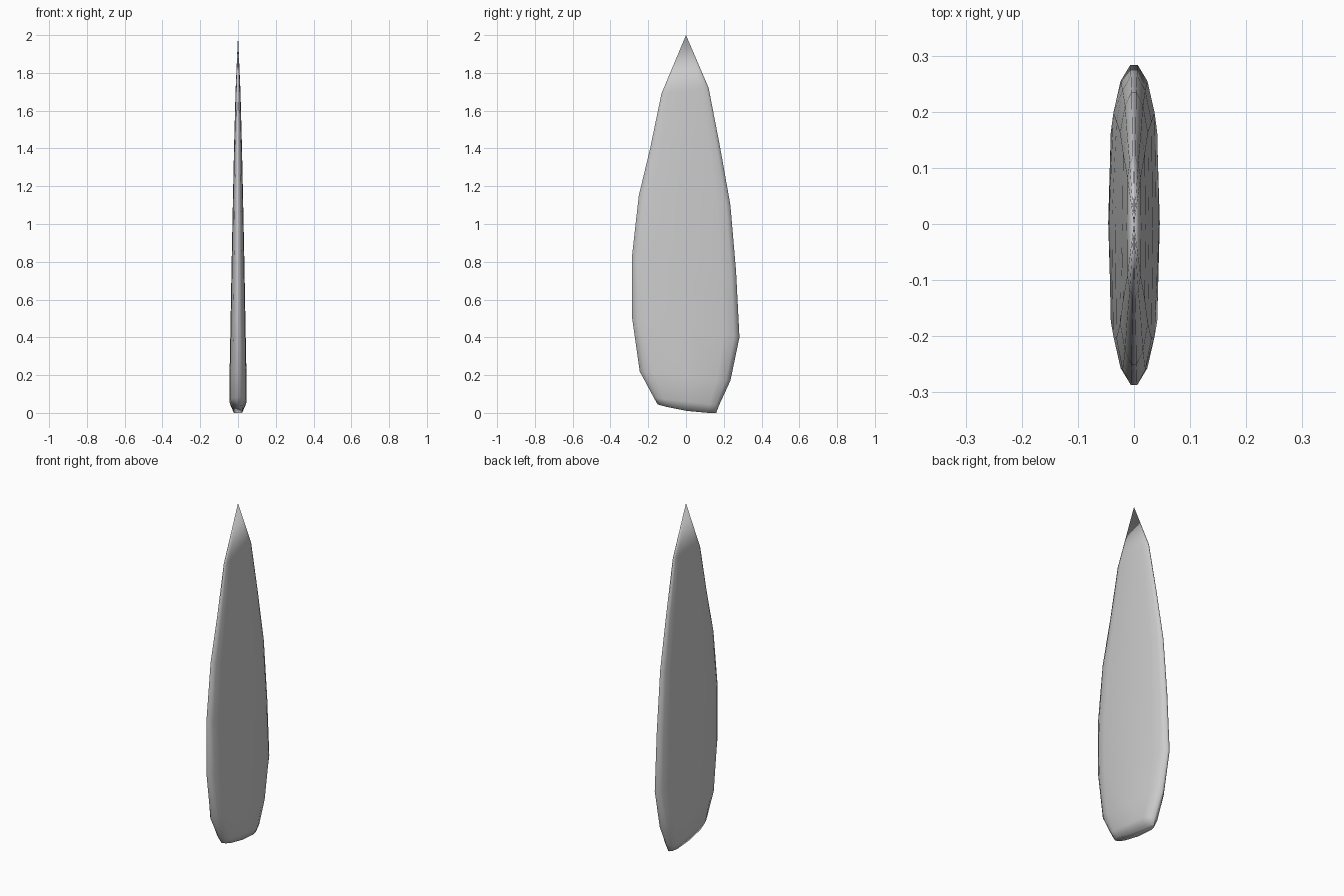
import bpy
import bmesh

cube = bpy.data.objects.get("Cube")
if cube:
    bpy.data.objects.remove(cube, do_unlink=True)

# Plain grey material
grey = bpy.data.materials.new("stone grey")
grey.use_nodes = True
colour = (0.6, 0.6, 0.6, 1)
grey.diffuse_color = colour
grey.node_tree.nodes["Principled BSDF"].inputs["Base Color"].default_value = colour

# Sections from tip to base: front y, z, back y, z, half thickness, sag
sections = [
    (-0.13, 1.69, 0.12, 1.72, 0.013, 0),
    (-0.19, 1.40, 0.18, 1.41, 0.021, 0),
    (-0.25, 1.15, 0.235, 1.10, 0.027, 0),
    (-0.287, 0.82, 0.265, 0.75, 0.034, 0),
    (-0.285, 0.50, 0.283, 0.40, 0.040, 0),
    (-0.245, 0.22, 0.235, 0.17, 0.045, 0),
    (-0.17, 0.08, 0.175, 0.04, 0.046, 0),
    (-0.15, 0.045, 0.16, 0.0, 0.024, 0.012),
]

# Flattened lens cross-section: position along y, relative thickness
half = [(-1, 0.17), (-0.9, 0.6), (-0.7, 0.92), (0, 1),
        (0.7, 0.92), (0.9, 0.6), (1, 0.17)]
loop = half + [(t, -w) for t, w in reversed(half)]

bm = bmesh.new()
rings = []
for y0, z0, y1, z1, thick, sag in sections:
    ring = []
    for t, w in loop:
        f = (t + 1) / 2
        z = z0 + (z1 - z0) * f - sag * (1 - t * t)
        ring.append(bm.verts.new((w * thick, y0 + (y1 - y0) * f, z)))
    rings.append(ring)

# Skin the sections, then close the pointed tip and the base
n = len(loop)
for a, b in zip(rings, rings[1:]):
    for i in range(n):
        j = (i + 1) % n
        bm.faces.new((a[i], a[j], b[j], b[i]))
tip = bm.verts.new((0, 0, 2))
for i in range(n):
    bm.faces.new((tip, rings[0][(i + 1) % n], rings[0][i]))
bm.faces.new(rings[-1])
bmesh.ops.recalc_face_normals(bm, faces=bm.faces)
for face in bm.faces:
    face.smooth = True

mesh = bpy.data.meshes.new("blade")
bm.to_mesh(mesh)
bm.free()
mesh.materials.append(grey)
blade = bpy.data.objects.new("blade", mesh)
bpy.context.collection.objects.link(blade)
